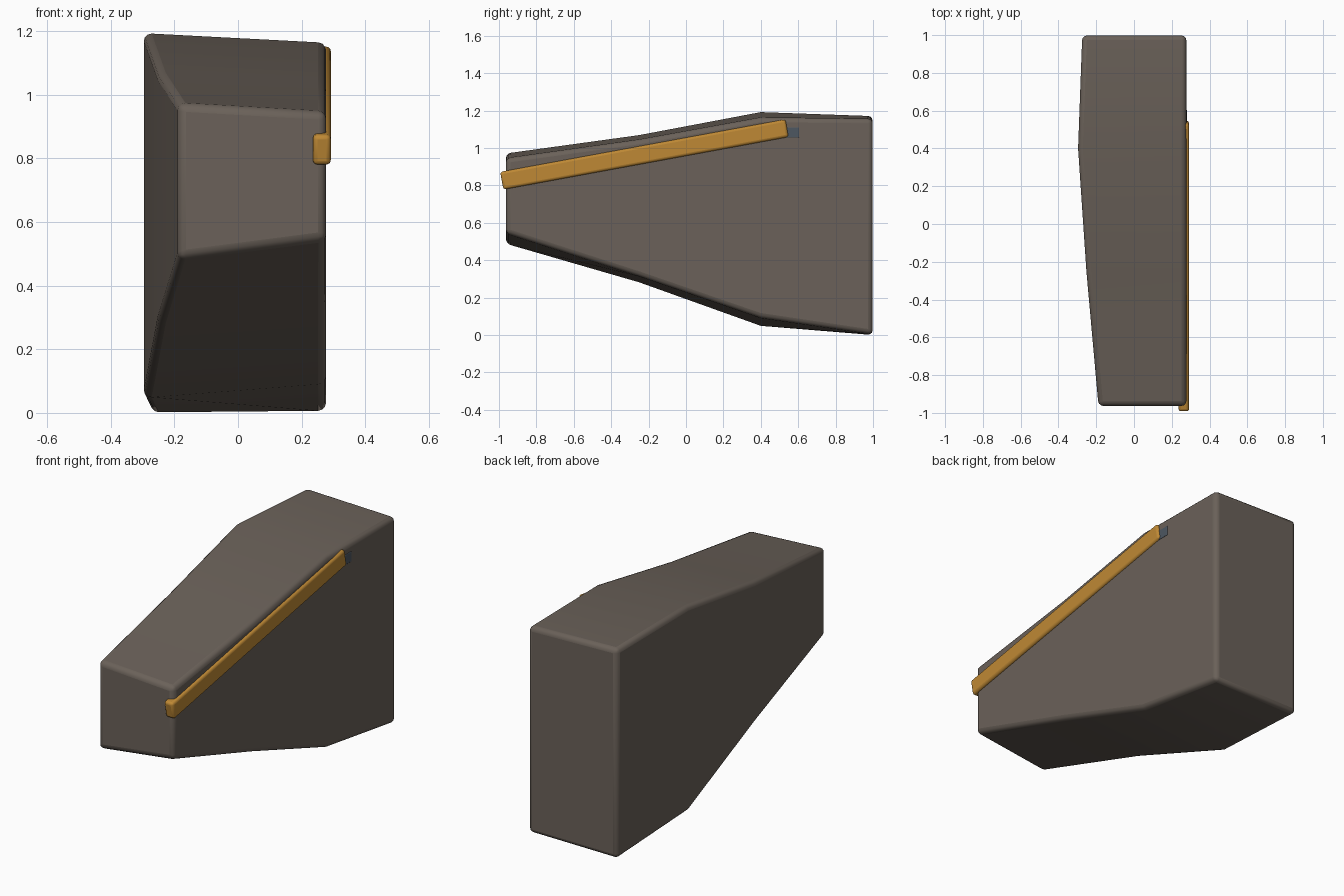
import bpy, bmesh, math

if "Cube" in bpy.data.objects:
    bpy.data.objects.remove(bpy.data.objects["Cube"])


def material(name, color):
    m = bpy.data.materials.new(name)
    m.diffuse_color = (*color, 1)
    m.use_nodes = True
    m.node_tree.nodes["Principled BSDF"].inputs["Base Color"].default_value = m.diffuse_color
    return m


def finish(ob, mat, bevel, segments):
    ob.data.materials.append(mat)
    bev = ob.modifiers.new("Bevel", 'BEVEL')
    bev.width = bevel
    bev.segments = segments
    bev.limit_method = 'ANGLE'
    bev.angle_limit = math.radians(35)
    bpy.ops.object.select_all(action='DESELECT')
    ob.select_set(True)
    bpy.context.view_layer.objects.active = ob
    bpy.ops.object.shade_smooth_by_angle(angle=math.radians(30))


def box(name, center, size, mat, bevel, tilt=0):
    bpy.ops.mesh.primitive_cube_add(size=1, location=center)
    ob = bpy.context.object
    ob.name = name
    ob.scale = size
    bpy.ops.object.transform_apply(location=False, rotation=False, scale=True)
    ob.rotation_euler.x = tilt
    finish(ob, mat, bevel, 3)
    return ob


stone = material("warm_grey", (0.145, 0.12, 0.10))
amber = material("amber", (0.52, 0.25, 0.035))
slate = material("slate", (0.075, 0.095, 0.12))

# Body: four-sided sections lofted from front to back
# y, left x, left bottom z, left top z, right bottom z, right top z
RIGHT = 0.277
sections = [
    (-0.963, -0.188, 0.485, 0.972, 0.545, 0.945),
    (-0.25, -0.252, 0.28, 1.07, 0.315, 1.045),
    (0.40, -0.296, 0.047, 1.193, 0.092, 1.163),
    (0.998, -0.274, 0.0, 1.171, 0.003, 1.156),
]
bm = bmesh.new()
rings = []
for y, xl, lb, lt, rb, rt in sections:
    rings.append([bm.verts.new(p) for p in
                  ((xl, y, lb), (RIGHT, y, rb), (RIGHT, y, rt), (xl, y, lt))])
for a, b in zip(rings, rings[1:]):
    for i in range(4):
        j = (i + 1) % 4
        bm.faces.new((a[i], a[j], b[j], b[i]))
bm.faces.new(rings[0])
bm.faces.new(rings[-1])
bmesh.ops.recalc_face_normals(bm, faces=bm.faces)
mesh = bpy.data.meshes.new("body")
bm.to_mesh(mesh)
bm.free()
body = bpy.data.objects.new("body", mesh)
bpy.context.collection.objects.link(body)
finish(body, stone, 0.025, 3)

# Sloping trim strip on the right side
y0, z0, y1, z1 = -0.985, 0.825, 0.54, 1.106
box("trim_strip", (0.2635, (y0 + y1) / 2, (z0 + z1) / 2),
    (0.056, math.hypot(y1 - y0, z1 - z0), 0.096), amber, 0.014,
    math.atan2(z1 - z0, y1 - y0))

# Small block at the upper end of the strip
box("end_block", (0.255, 0.55, 1.083), (0.05, 0.11, 0.056), slate, 0.004)
